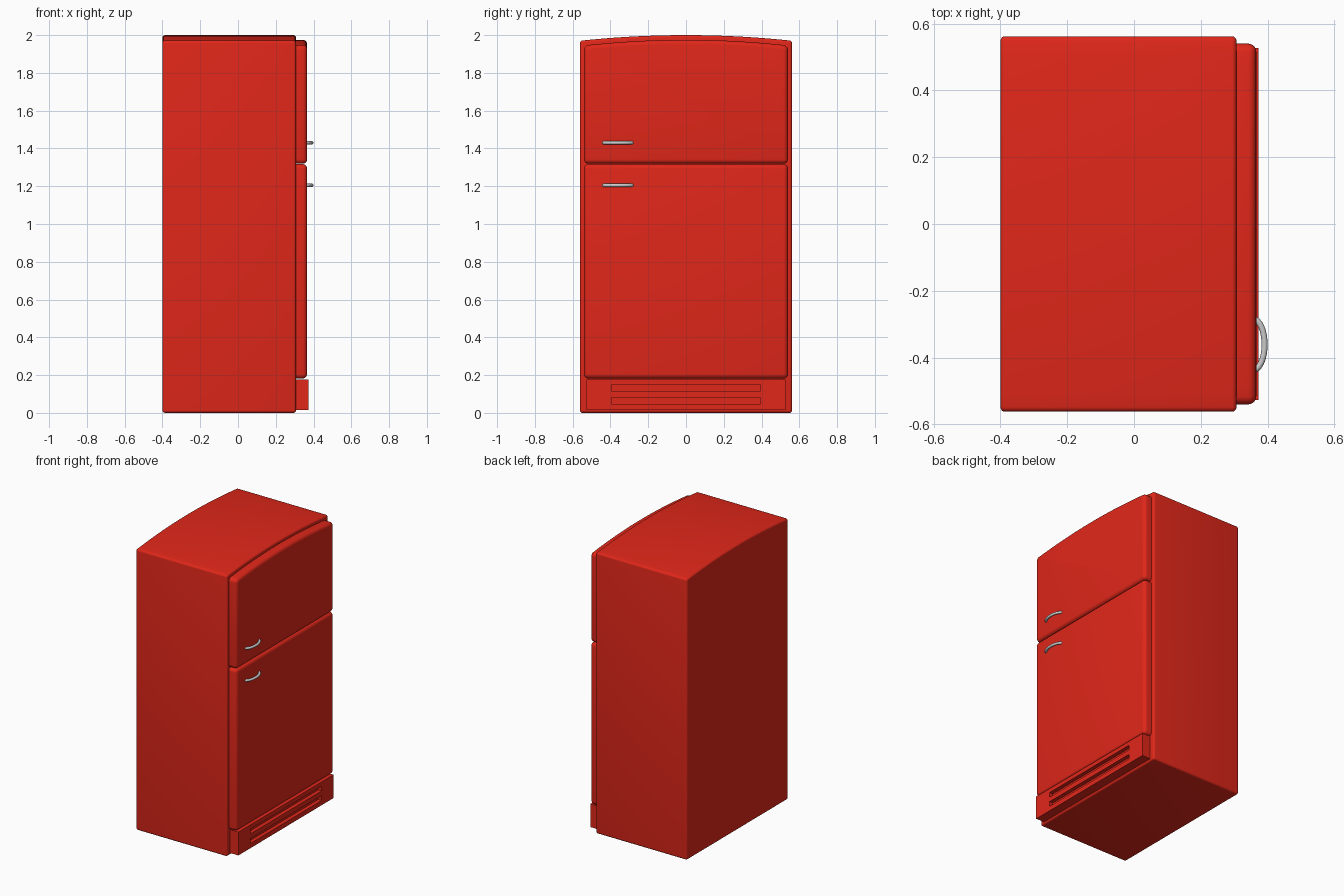
import bpy, bmesh, math

if "Cube" in bpy.data.objects:
    bpy.data.objects.remove(bpy.data.objects["Cube"])


def material(name, color):
    m = bpy.data.materials.new(name)
    m.diffuse_color = color
    m.use_nodes = True
    m.node_tree.nodes["Principled BSDF"].inputs["Base Color"].default_value = m.diffuse_color
    return m


RED = material("red_enamel", (0.75, 0.02, 0.01, 1))


def finish(ob, mat=None, angle=30):
    if mat:
        ob.data.materials.append(mat)
    bpy.ops.object.select_all(action='DESELECT')
    ob.select_set(True)
    bpy.context.view_layer.objects.active = ob
    bpy.ops.object.shade_smooth_by_angle(angle=math.radians(angle))
    return ob


def panel(name, x0, x1, half_w, z0, z1, rise, bevel, bevel_back):
    """Slab along x with an optional arched top and rounded edges."""
    n = 20 if rise else 1
    pts = [(-half_w, z0), (half_w, z0)]
    for i in range(n + 1):
        t = 1 - 2 * i / n
        pts.append((half_w * t, z1 + rise * (1 - t * t)))
    bm = bmesh.new()
    face = bm.faces.new([bm.verts.new((x0, y, z)) for y, z in pts])
    new = bmesh.ops.extrude_face_region(bm, geom=[face])["geom"]
    bmesh.ops.translate(bm, vec=(x1 - x0, 0, 0),
                        verts=[v for v in new if isinstance(v, bmesh.types.BMVert)])
    bmesh.ops.recalc_face_normals(bm, faces=bm.faces)
    back = lambda e: all(abs(v.co.x - x0) < 1e-5 for v in e.verts)
    if bevel:
        edges = [e for e in bm.edges if len(e.link_faces) == 2
                 and e.calc_face_angle() > 0.5 and (bevel_back or not back(e))]
        bmesh.ops.bevel(bm, geom=edges, offset=bevel, segments=5, profile=0.5,
                        affect='EDGES', clamp_overlap=True)
    me = bpy.data.meshes.new(name)
    bm.to_mesh(me)
    bm.free()
    ob = bpy.data.objects.new(name, me)
    bpy.context.collection.objects.link(ob)
    return ob


# Cabinet and the two doors
finish(panel("cabinet", -0.40, 0.307, 0.562, 0.0, 1.97, 0.03, 0.014, True), RED)
finish(panel("freezer_door", 0.30, 0.366, 0.54, 1.319, 1.945, 0.03, 0.024, False), RED)
finish(panel("fridge_door", 0.30, 0.366, 0.54, 0.182, 1.317, 0.0, 0.024, False), RED)

# Kick plate with two recessed vent slots
plate = panel("kick_plate", 0.30, 0.372, 0.527, 0.015, 0.178, 0.0, 0, False)
for i, z in enumerate((0.048, 0.115)):
    cutter = panel(f"vent_cutter_{i + 1}", 0.345, 0.40, 0.395, z, z + 0.034, 0.0, 0, False)
    mod = plate.modifiers.new("vent", 'BOOLEAN')
    mod.operation = 'DIFFERENCE'
    mod.solver = 'EXACT'
    mod.object = cutter
    bpy.context.view_layer.objects.active = plate
    bpy.ops.object.modifier_apply(modifier=mod.name)
    bpy.data.objects.remove(cutter)
finish(plate, RED)


# Bowed bar handles
def handle(name, z):
    cu = bpy.data.curves.new(name, 'CURVE')
    cu.dimensions = '3D'
    cu.bevel_depth = 0.009
    cu.bevel_resolution = 3
    cu.use_fill_caps = True
    sp = cu.splines.new('POLY')
    n = 16
    sp.points.add(n)
    for i in range(n + 1):
        a = math.pi * i / n
        sp.points[i].co = (0.357 + 0.034 * math.sin(a), -0.361 - 0.076 * math.cos(a), z, 1)
    ob = bpy.data.objects.new(name, cu)
    bpy.context.collection.objects.link(ob)
    bpy.ops.object.select_all(action='DESELECT')
    ob.select_set(True)
    bpy.context.view_layer.objects.active = ob
    bpy.ops.object.convert(target='MESH')
    finish(bpy.context.view_layer.objects.active, None, 50)


handle("freezer_handle", 1.43)
handle("fridge_handle", 1.205)
